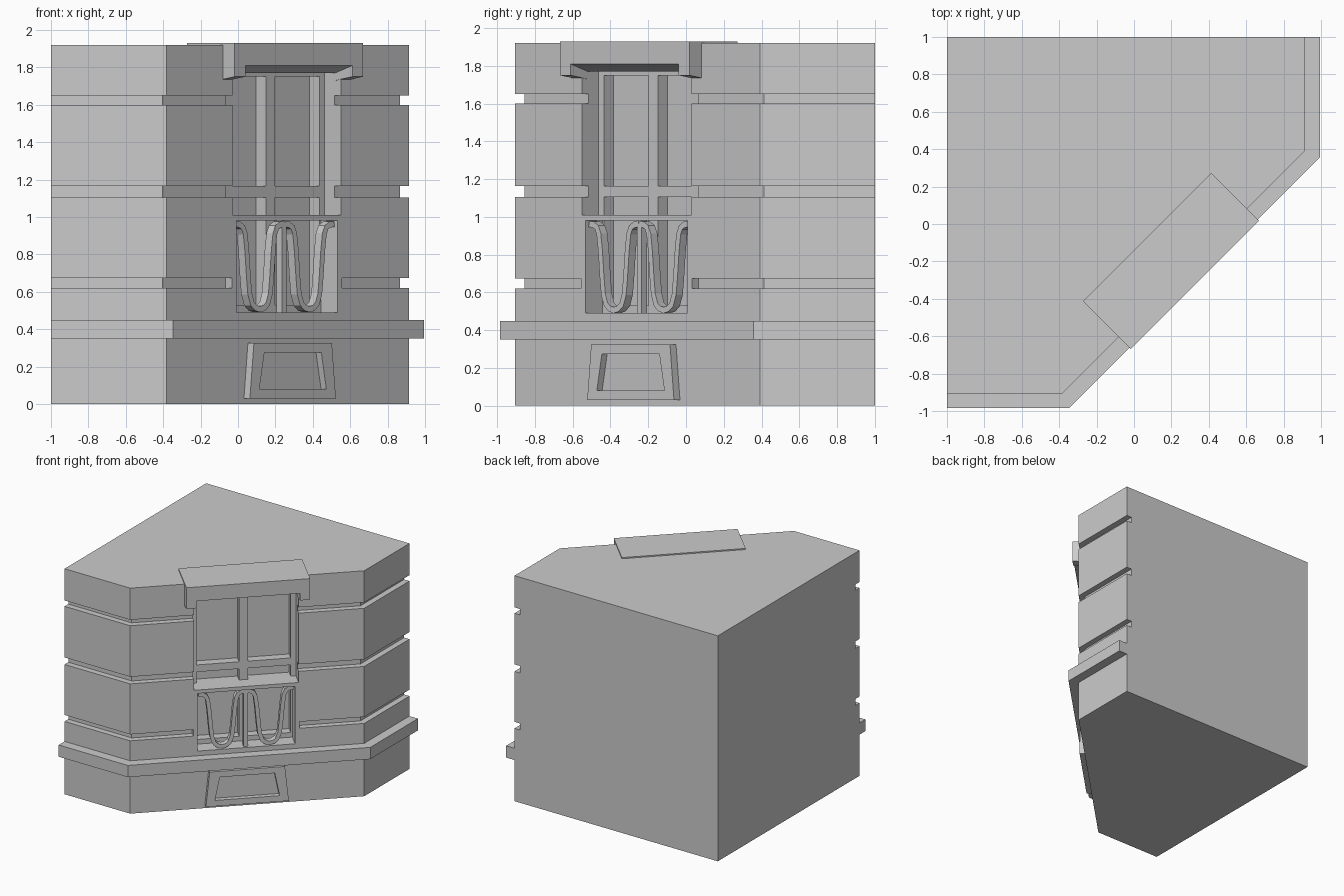
import bpy, bmesh
from mathutils import Vector

if "Cube" in bpy.data.objects:
    bpy.data.objects.remove(bpy.data.objects["Cube"], do_unlink=True)

R2 = 2 ** 0.5
WALL_X, WALL_Y, WALL_V = 0.915, -0.905, 0.37   # side, front and diagonal wall planes
ROOF = 1.92

stone = bpy.data.materials.new("grey stone")
stone.use_nodes = True
grey = (0.6, 0.6, 0.6, 1)
stone.diffuse_color = grey
stone.node_tree.nodes["Principled BSDF"].inputs["Base Color"].default_value = grey


# Diagonal wall frame: u runs along the wall, v points out of it
def diag(u, v, z):
    return ((u + v) / R2, (u - v) / R2, z)


def plan(a, b, h):            # plan outline raised in z
    return (a, b, h)


def facade(a, b, h):          # (u, z) outline pushed along v
    return diag(a, h, b)


def section(a, b, h):         # (v, z) outline swept along u
    return diag(h, a, b)


def solid(name, pts, h0, h1, place):
    bm = bmesh.new()
    low = [bm.verts.new(place(a, b, h0)) for a, b in pts]
    high = [bm.verts.new(place(a, b, h1)) for a, b in pts]
    bm.faces.new(low)
    bm.faces.new(high)
    n = len(pts)
    for i in range(n):
        j = (i + 1) % n
        bm.faces.new((low[i], low[j], high[j], high[i]))
    bmesh.ops.recalc_face_normals(bm, faces=bm.faces)
    mesh = bpy.data.meshes.new(name)
    bm.to_mesh(mesh)
    bm.free()
    mesh.materials.append(stone)
    ob = bpy.data.objects.new(name, mesh)
    bpy.context.collection.objects.link(ob)
    return ob


def trapezoid(low, high, z0, z1):
    return [(-low, z0), (low, z0), (high, z1), (-high, z1)]


def block(name, u0, u1, z0, z1, v0, v1):
    return solid(name, [(u0, z0), (u1, z0), (u1, z1), (u0, z1)], v0, v1, facade)


def cut(target, cutter):
    mod = target.modifiers.new("cut", 'BOOLEAN')
    mod.operation = 'DIFFERENCE'
    mod.solver = 'EXACT'
    mod.object = cutter
    bpy.context.view_layer.objects.active = target
    bpy.ops.object.modifier_apply(modifier=mod.name)
    bpy.data.objects.remove(cutter, do_unlink=True)


# Street side of the plan, offset outwards by d, with ends pushed past the party walls
def street_line(d, past=0.0):
    x, y, k = WALL_X + d, WALL_Y - d, R2 * (WALL_V + d)
    return [(x, 1 + past), (x, x - k), (y + k, y), (-1 - past, y)]


# Building mass
body = solid("building_body", street_line(0) + [(-1, 1)], 0, ROOF, plan)

# Horizontal grooves; the lowest stops short of the window bay
for z0, z1, split in ((0.62, 0.675, True), (1.105, 1.165, False), (1.6, 1.65, False)):
    ring = solid("groove_cutter", street_line(0.2, 0.2) + street_line(-0.05, 0.2)[::-1],
                 z0, z1, plan)
    if split:
        cut(ring, block("groove_stop", -0.415, 0.415, z0 - 0.1, z1 + 0.1, 0.1, 0.8))
    cut(body, ring)

# Window bay: upper and lower reveals, then the panes set deeper
cut(body, block("upper_reveal", -0.41, 0.41, 1.01, 1.785, 0.245, 0.6))
cut(body, block("lower_reveal", -0.382, 0.382, 0.49, 0.98, 0.245, 0.6))
for s in (-1, 1):
    u0, u1 = sorted((s * 0.035, s * 0.37))
    for z0, z1 in ((1.165, 1.75), (1.01, 1.105), (0.53, 0.98)):
        cut(body, block("pane_cutter", u0, u1, z0, z1, 0.172, 0.3))

# Projecting belt course
solid("belt_course", street_line(0.08) + [(-1, 1)], 0.35, 0.45, plan)

# Lintel with a lowered ear at each end
def lintel_part(name, drop_front, drop_back, u0, u1):
    solid(name, [(0.1, 1.93), (0.46, 1.93), (0.46, drop_front), (0.33, drop_back),
                 (0.1, 1.85)], u0, u1, section)


lintel_part("lintel", 1.81, 1.77, -0.405, 0.405)
lintel_part("lintel_ear_right", 1.75, 1.73, -0.485, -0.405)
lintel_part("lintel_ear_left", 1.75, 1.73, 0.405, 0.485)

# Tapered basement window surround
surround = solid("basement_surround", trapezoid(0.325, 0.295, 0.03, 0.325), 0.34, 0.415, facade)
cut(surround, solid("basement_cutter", trapezoid(0.253, 0.215, 0.08, 0.275),
                    0.375, 0.5, facade))

# Railing: two looping bands and a centre post
half = [(0.186, 0.962), (0.155, 0.96), (0.128, 0.945), (0.112, 0.91), (0.1, 0.82),
        (0.088, 0.68), (0.078, 0.59), (0.058, 0.535), (0.03, 0.513), (0, 0.507)]
path = [Vector((-u, z)) for u, z in half] + [Vector(p) for p in half[-2::-1]]


def band(points, width):
    left, right = [], []
    for i, p in enumerate(points):
        t = (points[min(i + 1, len(points) - 1)] - points[max(i - 1, 0)]).normalized()
        side = Vector((-t.y, t.x)) * width / 2
        left.append(p + side)
        right.append(p - side)
    return left + right[::-1]


for side, centre in (("right", -0.187), ("left", 0.187)):
    outline = [(p.x + centre, p.y) for p in band(path, 0.032)]
    solid("railing_loop_" + side, outline, 0.305, 0.355, facade)
block("railing_post", -0.018, 0.018, 0.49, 0.98, 0.31, 0.35)
